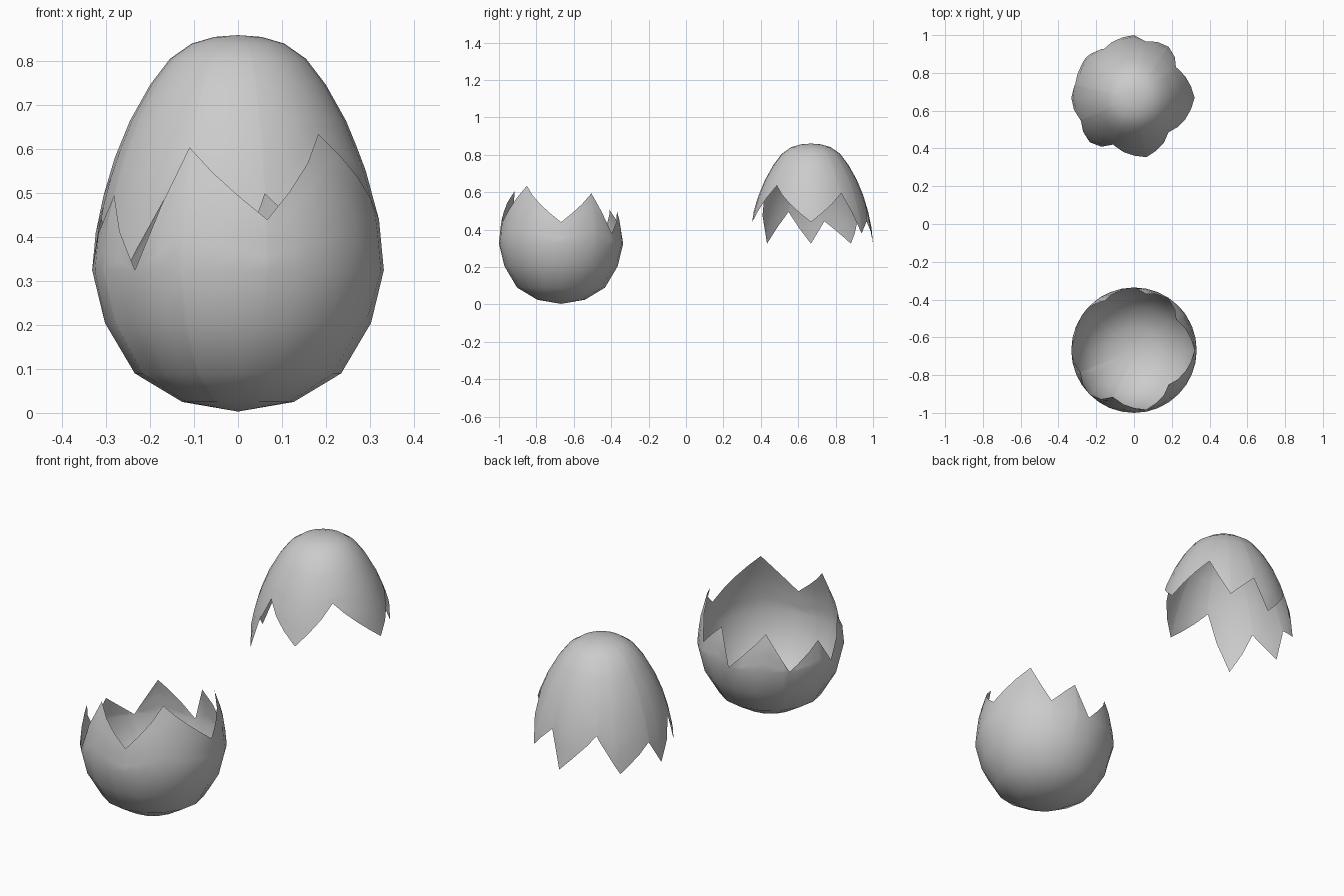
import bpy, bmesh, math

if "Cube" in bpy.data.objects:
    bpy.data.objects.remove(bpy.data.objects["Cube"])

# Egg outline as (radius, height)
PROFILE = [(0, 0.003), (0.127, 0.025), (0.235, 0.09), (0.303, 0.205), (0.332, 0.325),
           (0.321, 0.44), (0.287, 0.565), (0.246, 0.665), (0.2, 0.747), (0.155, 0.806),
           (0.105, 0.841), (0.053, 0.856), (0, 0.86)]
# Zigzag crack as (angle in degrees from +x, height)
CRACK = [(0, 0.44), (36, 0.595), (56, 0.38), (78.5, 0.5), (90, 0.325), (121, 0.505),
         (140, 0.325), (167, 0.445), (180, 0.325), (203, 0.495), (225, 0.325),
         (246, 0.605), (282, 0.44), (315, 0.635), (360, 0.44)]
Z_LOW, Z_HIGH = 0.325, 0.665
ANGLES = sorted({i * 11.25 for i in range(32)} | {a for a, _ in CRACK[:-1]})


def lerp_table(table, x):
    for (x0, y0), (x1, y1) in zip(table, table[1:]):
        if x0 <= x <= x1:
            return y0 + (y1 - y0) * (x - x0) / (x1 - x0)
    return table[-1][1]


RADIUS = [(z, r) for r, z in PROFILE]


def point(angle, z):
    r = lerp_table(RADIUS, z)
    # the bowl below the crack is 16-sided
    if z < Z_LOW - 0.001:
        off = math.radians(angle % 22.5 - 11.25)
        r *= math.cos(math.radians(11.25)) / math.cos(off)
    a = math.radians(angle)
    return (r * math.cos(a), r * math.sin(a), z)


def shell(name, rows_for, y):
    bm = bmesh.new()
    cols = [[bm.verts.new(point(a, z)) for z in rows_for(lerp_table(CRACK, a))]
            for a in ANGLES]
    for i, c in enumerate(cols):
        d = cols[(i + 1) % len(cols)]
        for k in range(len(c) - 1):
            bm.faces.new((c[k], d[k], d[k + 1], c[k + 1]))
    bmesh.ops.remove_doubles(bm, verts=bm.verts, dist=0.0005)
    bmesh.ops.recalc_face_normals(bm, faces=bm.faces)
    me = bpy.data.meshes.new(name)
    bm.to_mesh(me)
    bm.free()
    for p in me.polygons:
        p.use_smooth = True
    ob = bpy.data.objects.new(name, me)
    ob.location.y = y
    bpy.context.collection.objects.link(ob)


def lower_rows(c):
    return [z for _, z in PROFILE if z < Z_LOW] + [Z_LOW + (c - Z_LOW) * i / 4 for i in range(5)]


def upper_rows(c):
    return [c + (Z_HIGH - c) * i / 4 for i in range(5)] + [z for _, z in PROFILE if z > Z_HIGH]


# Lower bowl in front, upper cap behind
shell("lower_eggshell", lower_rows, -0.668)
shell("upper_eggshell", upper_rows, 0.668)
